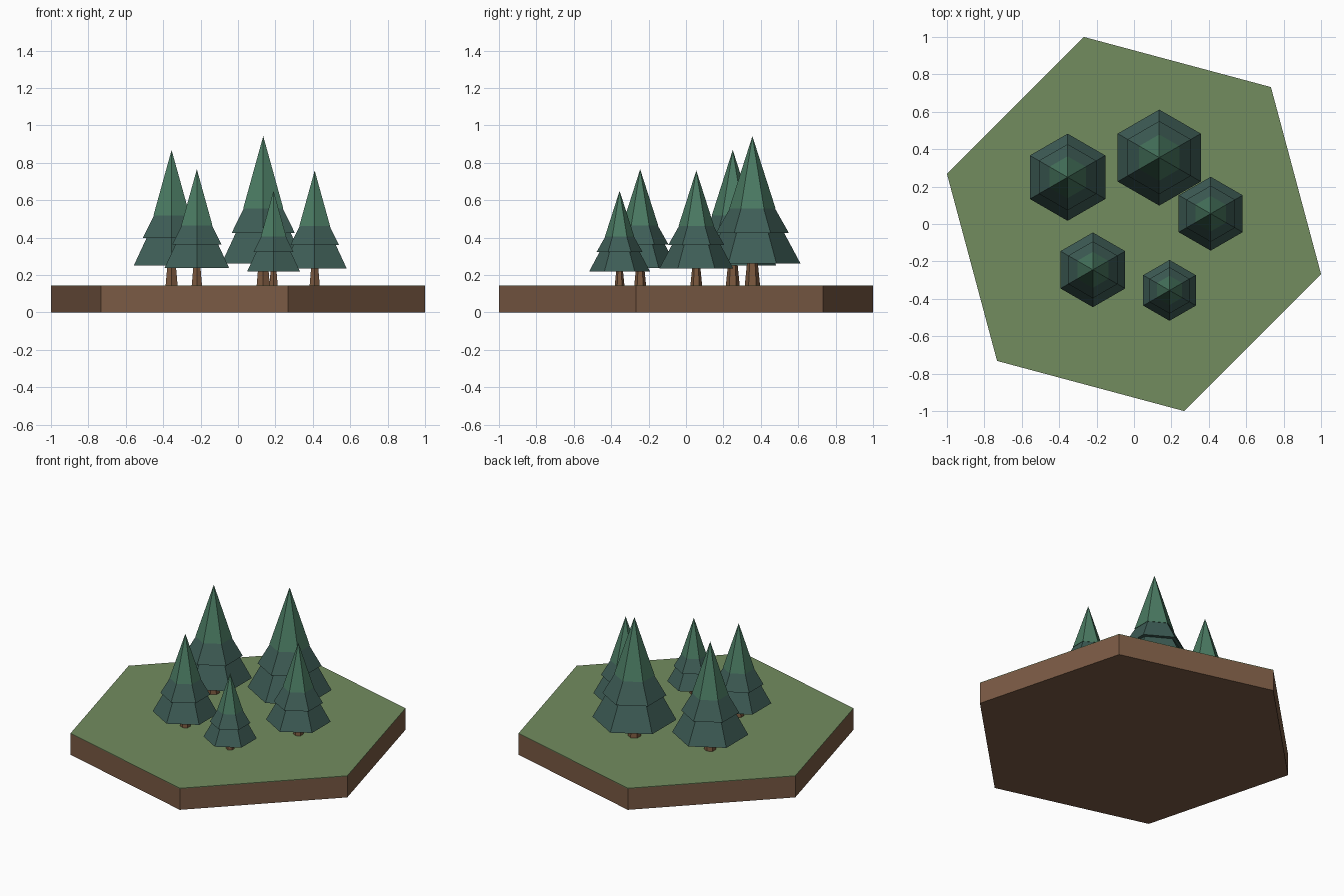
import bpy
import math

if "Cube" in bpy.data.objects:
    bpy.data.objects.remove(bpy.data.objects["Cube"])


def material(name, rgb):
    """Flat colour from sRGB 0-255 values, stored as linear."""
    m = bpy.data.materials.new(name)
    lin = [((c / 255 + 0.055) / 1.055) ** 2.4 for c in rgb]
    m.diffuse_color = (*lin, 1)
    m.use_nodes = True
    m.node_tree.nodes["Principled BSDF"].inputs["Base Color"].default_value = m.diffuse_color
    return m


SOIL = material("soil brown", (122, 90, 68))
GRASS = material("grass green", (114, 140, 95))
BARK = material("bark brown", (122, 88, 62))
NEEDLES = material("dark teal needles", (62, 93, 86))
TIP = material("green tip needles", (74, 122, 98))


def frustum(name, x, y, z0, z1, r0, r1, mat, angle):
    """Six-sided prism, frustum or cone; a corner points along angle."""
    # the primitive's first corner lies on +y
    bpy.ops.mesh.primitive_cone_add(
        vertices=6, radius1=r0, radius2=r1, depth=z1 - z0,
        location=(x, y, (z0 + z1) / 2),
        rotation=(0, 0, math.radians(angle - 90)))
    ob = bpy.context.object
    ob.name = name
    ob.data.materials.append(mat)
    return ob


# Hexagonal ground tile: soil block with a thin grass cap
GROUND = 0.145
R_BASE = 1.0353
frustum("soil_base", 0, 0, 0, GROUND - 0.004, R_BASE, R_BASE, SOIL, 45)
frustum("grass_top", 0, 0, GROUND - 0.004, GROUND, R_BASE, R_BASE, GRASS, 45)

# Trees: x, y, height above the ground; all share the same proportions
TREES = [
    (-0.355, 0.25, 0.723),
    (0.135, 0.355, 0.797),
    (0.41, 0.055, 0.613),
    (-0.22, -0.245, 0.62),
    (0.19, -0.355, 0.505),
]
# part, bottom, top, bottom radius, top radius (fractions of tree height)
PARTS = [
    ("trunk", 0.0, 0.19, 0.051, 0.032, BARK),
    ("lower_branches", 0.147, 0.36, 0.322, 0.208, NEEDLES),
    ("middle_branches", 0.35, 0.525, 0.245, 0.146, NEEDLES),
    ("tree_tip", 0.516, 1.0, 0.155, 0.0, TIP),
]
for i, (x, y, h) in enumerate(TREES, 1):
    for part, b, t, r0, r1, mat in PARTS:
        frustum(f"{part}_{i}", x, y, GROUND + b * h, GROUND + t * h,
                r0 * h, r1 * h, mat, 90)
